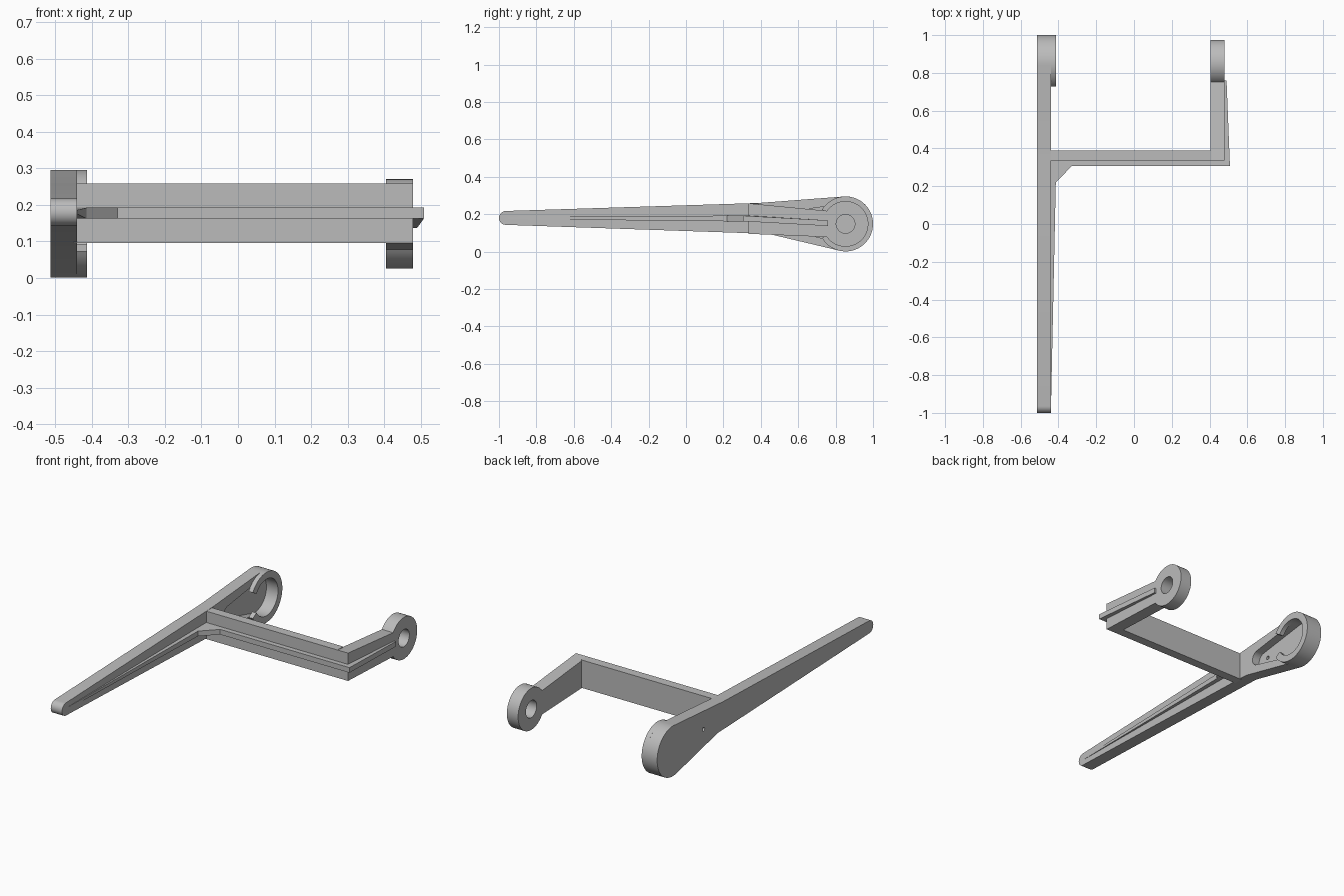
import bpy, bmesh
from math import sin, cos, radians

cube = bpy.data.objects.get("Cube")
if cube:
    bpy.data.objects.remove(cube, do_unlink=True)

grey = bpy.data.materials.new("plain grey")
grey.use_nodes = True
COLOUR = (0.5, 0.5, 0.5, 1)
grey.diffuse_color = COLOUR
grey.node_tree.nodes["Principled BSDF"].inputs["Base Color"].default_value = COLOUR

HUB = (0.853, 0.148)  # shared pivot, (y, z)


def arc(centre, r, a0, a1, n=40):
    """Points on an arc, angles in degrees."""
    angles = [radians(a0 + (a1 - a0) * i / n) for i in range(n + 1)]
    return [(centre[0] + r * cos(a), centre[1] + r * sin(a)) for a in angles]


def finish(name, bm):
    bmesh.ops.recalc_face_normals(bm, faces=bm.faces)
    mesh = bpy.data.meshes.new(name)
    bm.to_mesh(mesh)
    bm.free()
    mesh.materials.append(grey)
    obj = bpy.data.objects.new(name, mesh)
    bpy.context.collection.objects.link(obj)
    return obj


def plate(name, outline, x0, x1):
    """Extrude a (y, z) outline from x0 to x1."""
    bm = bmesh.new()
    face = bm.faces.new([bm.verts.new((x0, y, z)) for y, z in outline])
    new = bmesh.ops.extrude_face_region(bm, geom=[face])["geom"]
    moved = [v for v in new if isinstance(v, bmesh.types.BMVert)]
    bmesh.ops.translate(bm, verts=moved, vec=(x1 - x0, 0, 0))
    return finish(name, bm)


def activate(obj):
    bpy.ops.object.select_all(action='DESELECT')
    obj.select_set(True)
    bpy.context.view_layer.objects.active = obj


def cut(obj, outline, x0, x1):
    tool = plate("cutter", outline, x0, x1)
    tool.hide_render = True
    mod = obj.modifiers.new("cut", 'BOOLEAN')
    mod.operation = 'DIFFERENCE'
    mod.solver = 'EXACT'
    mod.object = tool
    activate(obj)
    bpy.ops.object.modifier_apply(modifier=mod.name)
    bpy.data.objects.remove(tool, do_unlink=True)


def rib(name, sections):
    """Loft a flat rib: each section is (inner xy, outer xy, z low, z high)."""
    bm = bmesh.new()
    rings = [[bm.verts.new((*p, z)) for p, z in
              ((a, lo), (b, lo), (b, hi), (a, hi))] for a, b, lo, hi in sections]
    for r, s in zip(rings, rings[1:]):
        for i in range(4):
            j = (i + 1) % 4
            bm.faces.new((r[i], r[j], s[j], s[i]))
    bm.faces.new(rings[0])
    bm.faces.new(rings[-1])
    return finish(name, bm)


# Long arm: rounded tip, straight taper, large hub with a teardrop pocket
long_arm = plate("long_arm",
                 arc(HUB, 0.147, -107, 97)
                 + [(0.39, 0.26), (0.33, 0.258)]
                 + arc((-0.963, 0.18), 0.037, 92, 268, 16)
                 + [(0.44, 0.095)],
                 -0.513, -0.44)
cut(long_arm, arc(HUB, 0.107, -100, 97) + arc((0.54, 0.167), 0.045, 97, 260, 16),
    -0.488, -0.4)
cut(long_arm, arc((0.57, 0.167), 0.011, 0, 345, 23), -0.6, -0.4)

# Raised open collar around the large hub
collar = plate("hub_collar",
               arc(HUB, 0.147, -149, 149, 60) + arc(HUB, 0.107, 149, -149, 60),
               -0.44, -0.413)

# Short arm with its bored hub
short_arm = plate("short_arm",
                  arc(HUB, 0.122, -145, 145, 60) + [(0.335, 0.258), (0.335, 0.095)],
                  0.405, 0.478)
cut(short_arm, arc(HUB, 0.05, 0, 352.5, 47), 0.3, 0.6)

# Cross bar joining the arms
bar = plate("cross_bar",
            [(0.335, 0.095), (0.388, 0.095), (0.388, 0.258), (0.335, 0.258)],
            -0.45, 0.41)

# Stiffening rib along the long arm, across the bar and along the short arm
LOW, HIGH = 0.162, 0.192
stiffener = rib("stiffening_rib", [
    ((-0.445, -0.95), (-0.439, -0.95), 0.174, 0.186),
    ((-0.445, 0.22), (-0.414, 0.22), LOW, HIGH),
    ((-0.445, 0.34), (-0.33, 0.306), LOW, HIGH),
    ((0.474, 0.34), (0.508, 0.306), LOW, HIGH),
    ((0.474, 0.76), (0.49, 0.76), 0.137, 0.167),
])

for part in (long_arm, collar, short_arm, bar, stiffener):
    activate(part)
    bpy.ops.object.shade_smooth_by_angle(angle=radians(25))
